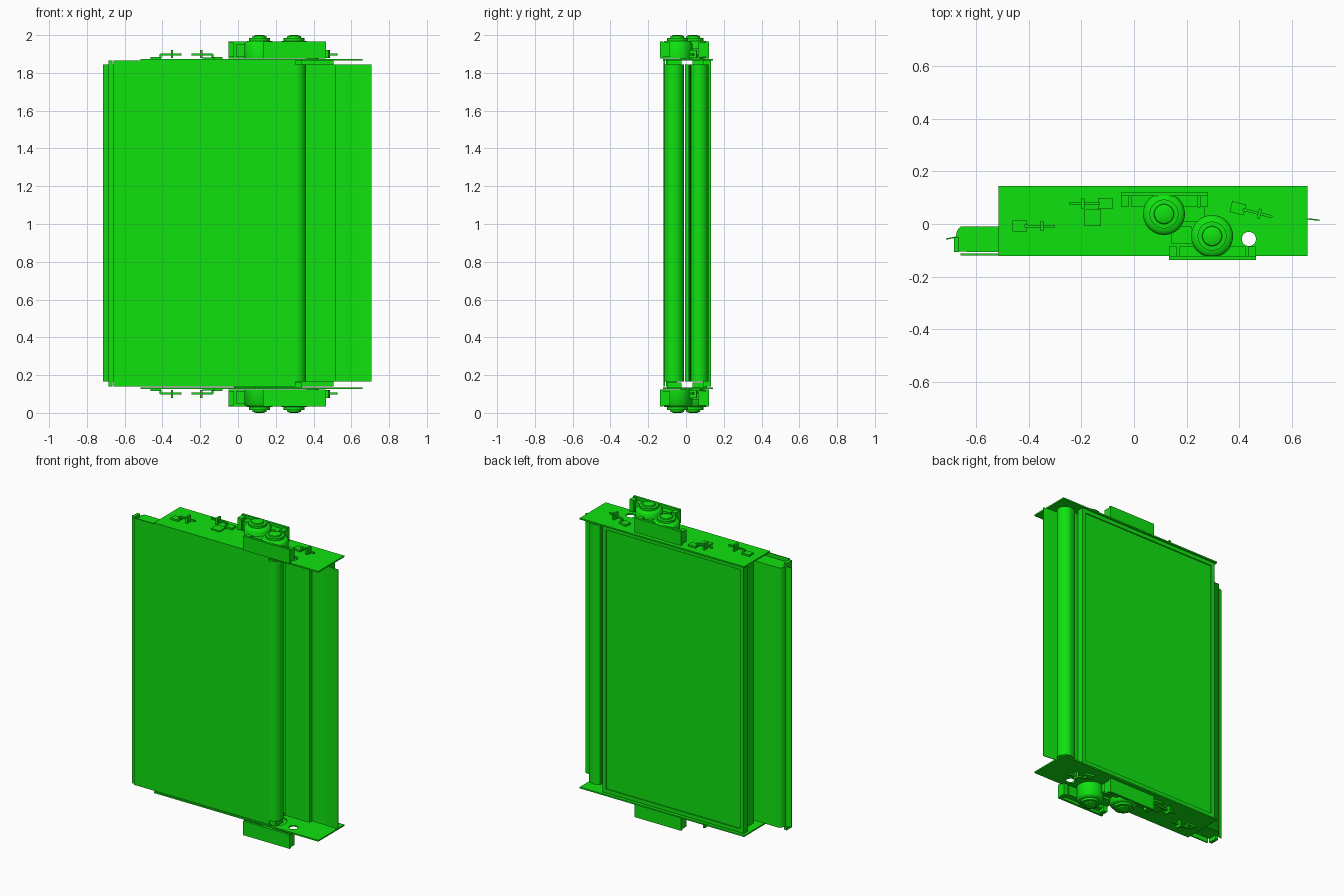
import bpy, bmesh, math
from mathutils import Matrix, Vector

cube = bpy.data.objects.get("Cube")
if cube:
    bpy.data.objects.remove(cube, do_unlink=True)

green = bpy.data.materials.new("bright green")
green.use_nodes = True
color = (0.005, 0.76, 0.005, 1)
green.diffuse_color = color
green.node_tree.nodes["Principled BSDF"].inputs["Base Color"].default_value = color

MID = 1.0  # all meshes are centred on mid height so hardware can mirror


def finish(name, bm, mirror=False, smooth=False):
    bmesh.ops.recalc_face_normals(bm, faces=bm.faces)
    bmesh.ops.translate(bm, verts=bm.verts, vec=(0, 0, -MID))
    mesh = bpy.data.meshes.new(name)
    bm.to_mesh(mesh)
    bm.free()
    mesh.materials.append(green)
    obj = bpy.data.objects.new(name, mesh)
    obj.location.z = MID
    bpy.context.collection.objects.link(obj)
    if smooth:
        bpy.ops.object.select_all(action='DESELECT')
        obj.select_set(True)
        bpy.context.view_layer.objects.active = obj
        bpy.ops.object.shade_smooth_by_angle(angle=math.radians(50))
    if mirror:
        mod = obj.modifiers.new("Mirror", 'MIRROR')
        mod.use_axis = (False, False, True)
        mod.use_mirror_merge = False
    return obj


def add_box(bm, x, y, z, turn=0):
    lo, hi = Vector((x[0], y[0], z[0])), Vector((x[1], y[1], z[1]))
    size = Matrix.Diagonal((*(hi - lo), 1))
    bmesh.ops.create_cube(bm, size=1, matrix=Matrix.Translation((lo + hi) / 2)
                          @ Matrix.Rotation(turn, 4, 'Z') @ size)


def boxes(name, items, mirror=False):
    bm = bmesh.new()
    for item in items:
        add_box(bm, *item)
    return finish(name, bm, mirror)


def prism(name, outline, z0, z1):
    bm = bmesh.new()
    face = bm.faces.new([bm.verts.new((x, y, z0)) for x, y in outline])
    ext = bmesh.ops.extrude_face_region(bm, geom=[face])
    bmesh.ops.translate(bm, vec=(0, 0, z1 - z0),
                        verts=[g for g in ext["geom"] if isinstance(g, bmesh.types.BMVert)])
    return finish(name, bm, smooth=True)


def nose(x, y0, y1, reach, steps=12):
    """Half-ellipse pointing to +x, from y0 round to y1."""
    angles = [math.pi * (i / steps - 0.5) for i in range(steps + 1)]
    return [(x + reach * math.cos(a), (y0 + y1) / 2 + (y1 - y0) / 2 * math.sin(a))
            for a in angles]


def strip(name, path, thick=0.005):
    back = [(x, y + thick) for x, y in reversed(path)]
    return prism(name, path + back, LOW, HIGH)


def lathe(name, x, y, profile):
    bm = bmesh.new()
    verts = [bm.verts.new((x + r, y, z)) for r, z in profile]
    edges = [bm.edges.new(pair) for pair in zip(verts, verts[1:])]
    bmesh.ops.spin(bm, geom=verts + edges, cent=(x, y, 0), axis=(0, 0, 1),
                   angle=math.tau, steps=32)
    bmesh.ops.remove_doubles(bm, verts=bm.verts, dist=0.0005)
    return finish(name, bm, mirror=True, smooth=True)


LOW, HIGH = 0.165, 1.845
SKIN_LOW, SKIN_HIGH = 0.14, 1.865

# Sliding front panel with a rounded nose and its face sheet
prism("front_panel", [(-0.68, -0.06), (-0.68, -0.105)] + nose(0.305, -0.118, -0.01, 0.055)
      + [(-0.66, -0.01), (-0.673, -0.025)], LOW, HIGH)
boxes("front_panel_sheet", [((-0.66, 0.305), (-0.12, -0.112), (SKIN_LOW, SKIN_HIGH))])
boxes("front_panel_edge", [((-0.685, -0.665), (-0.107, -0.05), (SKIN_LOW, SKIN_HIGH))])
strip("front_panel_fin", [(-0.675, -0.052), (-0.70, -0.057), (-0.715, -0.06)])

# Rear panel with a raised rim around its back sheet
boxes("rear_panel", [((-0.50, 0.50), (0.02, 0.125), (LOW, HIGH))])
rim, left, right = 0.025, -0.505, 0.505
boxes("rear_panel_rim", [
    ((left, left + rim), (0.09, 0.132), (SKIN_LOW, SKIN_HIGH)),
    ((right - rim, right), (0.09, 0.132), (SKIN_LOW, SKIN_HIGH)),
    ((left, right), (0.09, 0.132), (SKIN_LOW, SKIN_LOW + rim)),
    ((left, right), (0.09, 0.132), (SKIN_HIGH - rim, SKIN_HIGH))])

# Rounded closing column, its neck, the seal between the panels and the fin
prism("closing_column", [(0.54, 0.105), (0.54, 0.02)] + nose(0.58, 0.02, 0.12, 0.055), LOW, HIGH)
boxes("column_neck", [((0.49, 0.55), (0.02, 0.085), (LOW, HIGH))])
boxes("panel_seal", [((0.34, 0.516), (-0.005, 0.021), (LOW, HIGH))])
strip("closing_fin", [(0.595, 0.022), (0.65, 0.018), (0.706, 0.012)])

# Hangers joining the panels to the covers
boxes("panel_hangers", [((0.09, 0.34), (-0.10, -0.025), (1.84, 1.87)),
                        ((-0.02, 0.30), (0.035, 0.11), (1.84, 1.87))], True)

# Top and bottom cover plates, with round openings
plate = boxes("cover_plate", [((-0.516, 0.66), (-0.122, 0.144), (1.865, 1.874))], True)
wheels = [(0.114, 0.038), (0.297, -0.046)]
bm = bmesh.new()
for (x, y), r in zip(wheels + [(0.437, -0.057)], (0.07, 0.07, 0.027)):
    bmesh.ops.create_cone(bm, cap_ends=True, segments=32, radius1=r, radius2=r, depth=0.06,
                          matrix=Matrix.Translation((x, y, 1.87)))
cutter = finish("plate_cutter", bm)
cutter.hide_render = True
cutter.display_type = 'WIRE'
cut = plate.modifiers.new("Openings", 'BOOLEAN')
cut.operation = 'DIFFERENCE'
cut.object = cutter
plate.modifiers.move(1, 0)
cutter.hide_set(True)

# Stepped rollers with domed hubs
for i, (x, y) in enumerate(wheels):
    lathe(f"roller_{i + 1}", x, y, [
        (0, 1.876), (0.08, 1.876), (0.08, 1.955), (0.07, 1.967), (0.055, 1.97),
        (0.055, 1.984), (0.038, 1.986), (0.036, 1.994), (0.02, 2.0), (0, 2.0)])

# Roller brackets: outer wall, inner block and two ears
for name, x0, wall, inner, tip in (("front_bracket", 0.133, -0.137, -0.122, -0.085),
                                   ("rear_bracket", -0.05, 0.122, 0.107, 0.065)):
    x1 = x0 + 0.332
    span = lambda a, b: (min(a, b), max(a, b))
    boxes(name, [((x0, x1), span(wall, inner), (1.876, 1.967)),
                 ((x0 + 0.04, x1 - 0.04), span(inner, tip), (1.885, 1.95)),
                 ((x0, x0 + 0.03), span(wall, tip), (1.885, 1.96)),
                 ((x1 - 0.03, x1), span(wall, tip), (1.885, 1.96))], True)
boxes("roller_link", [((0.14, 0.22), (-0.075, -0.01), (1.876, 1.93)),
                      ((0.19, 0.27), (0.01, 0.065), (1.876, 1.93))], True)


# Latches: a low foot block, a rod and a crossbar
def latch(name, x, y, way, turn):
    c, s = math.cos(turn), math.sin(turn)
    items = []
    for along, length, width, z in ((0, 0.055, 0.042, (1.872, 1.885)),
                                    (0.08, 0.11, 0.01, (1.893, 1.903)),
                                    (0.025, 0.012, 0.012, (1.88, 1.9)),
                                    (0.085, 0.012, 0.038, (1.878, 1.92))):
        cx, cy = x + way * along * c, y + way * along * s
        items.append(((cx - length / 2, cx + length / 2),
                      (cy - width / 2, cy + width / 2), z, turn))
    boxes(name, items, True)


latch("latch_right", -0.435, -0.008, 1, 0)
latch("latch_middle", -0.11, 0.078, -1, 0)
latch("latch_left", 0.395, 0.06, 1, math.radians(-14))
boxes("latch_stop", [((-0.188, -0.125), (-0.008, 0.055), (1.872, 1.882))], True)
